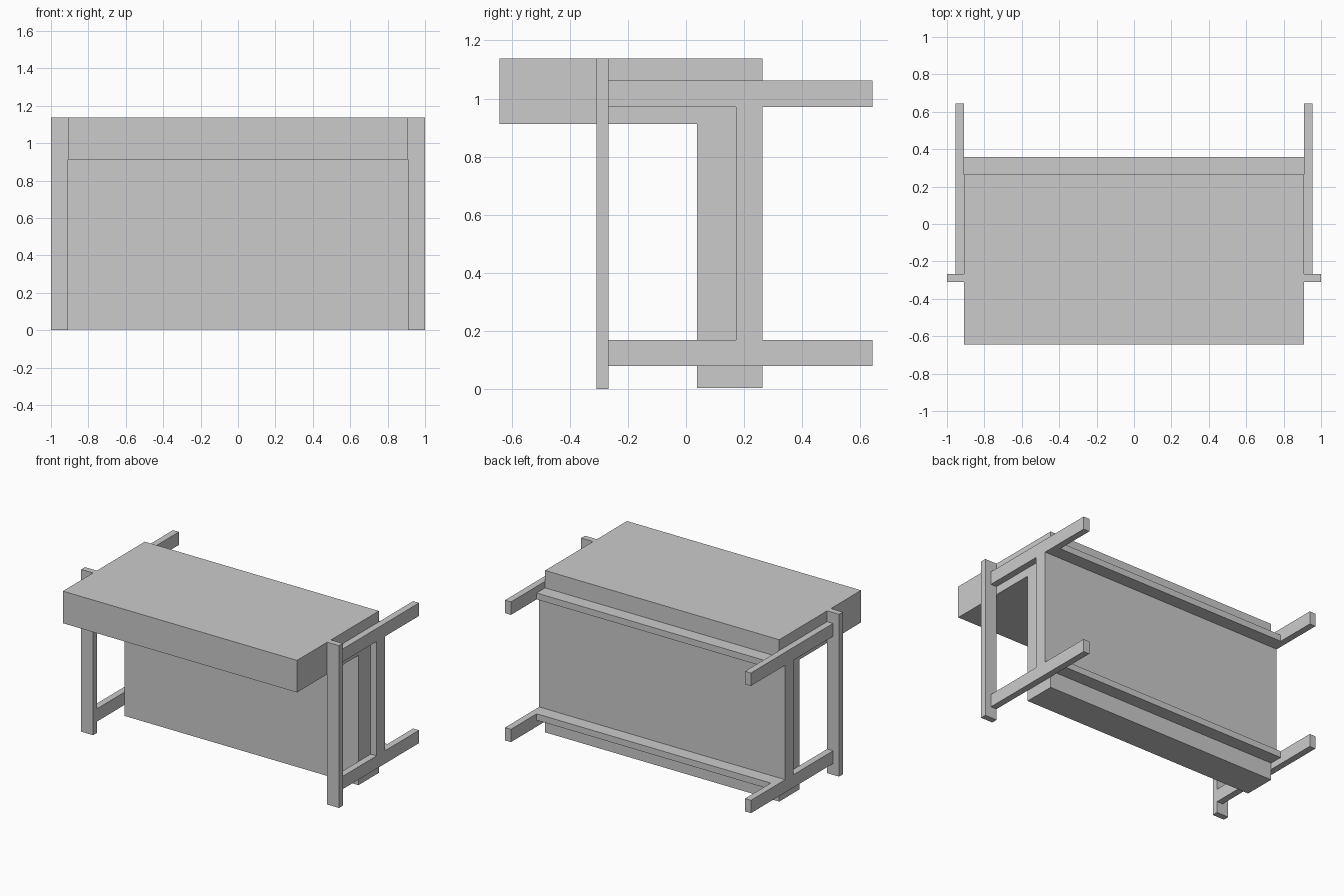
import bpy
import bmesh
from mathutils import Matrix, Vector

if "Cube" in bpy.data.objects:
    bpy.data.objects.remove(bpy.data.objects["Cube"])


def box(name, x, y, z):
    """Axis-aligned box from (min, max) ranges."""
    bm = bmesh.new()
    size = Vector((x[1] - x[0], y[1] - y[0], z[1] - z[0]))
    centre = Vector((sum(x), sum(y), sum(z))) / 2
    bmesh.ops.create_cube(bm, size=1, matrix=Matrix.Diagonal((*size, 1)))
    mesh = bpy.data.meshes.new(name)
    bm.to_mesh(mesh)
    bm.free()
    obj = bpy.data.objects.new(name, mesh)
    obj.location = centre
    bpy.context.collection.objects.link(obj)
    return obj


TOP = 1.138
INNER, OUTER = 0.908, 0.954
BACK = 0.264

# Thick top slab and upright back panel
box("top_slab", (-INNER, INNER), (-0.643, BACK), (0.913, TOP))
box("back_panel", (-INNER, INNER), (0.038, BACK), (0.003, 0.913))

# End frames, left and right
for side, s in (("left", -1), ("right", 1)):
    def span(a, b):
        return tuple(sorted((s * a, s * b)))

    box(f"front_post_{side}", span(INNER, 1.0), (-0.309, -0.267), (0, TOP))
    box(f"upper_side_rail_{side}", span(INNER, OUTER), (-0.267, 0.643), (0.971, 1.062))
    box(f"lower_side_rail_{side}", span(INNER, OUTER), (-0.267, 0.643), (0.079, 0.169))
    box(f"rear_upright_{side}", span(INNER, OUTER), (0.173, BACK), (0.169, 0.971))

# Flat rails across the back
box("upper_back_rail", (-INNER, INNER), (BACK, 0.358), (0.971, 1.016))
box("lower_back_rail", (-INNER, INNER), (BACK, 0.358), (0.124, 0.169))
